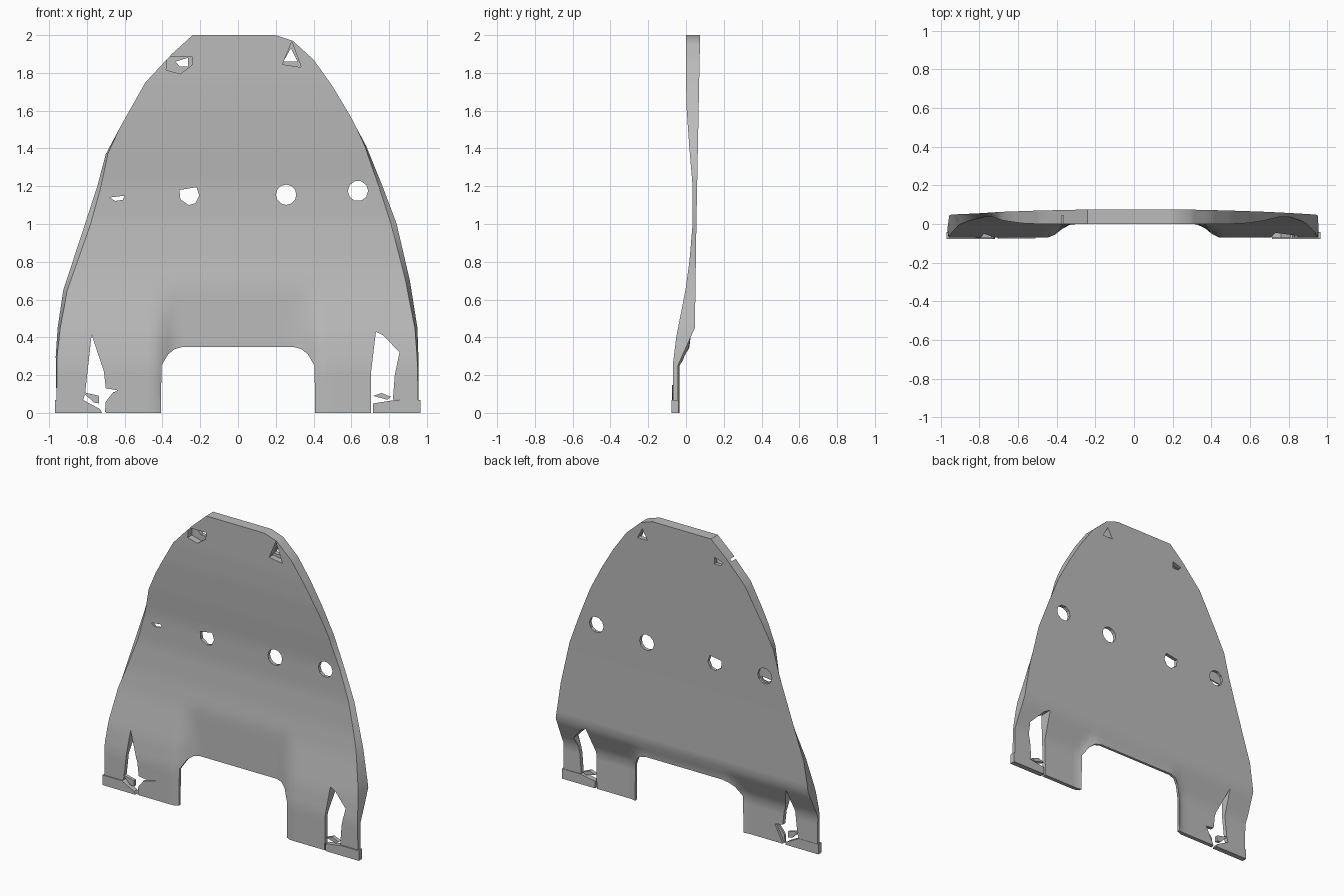
import bpy, bmesh

cube = bpy.data.objects.get("Cube")
if cube:
    bpy.data.objects.remove(cube, do_unlink=True)

grey = bpy.data.materials.new("plain grey")
grey.use_nodes = True
COLOUR = (0.5, 0.5, 0.5, 1)
grey.diffuse_color = COLOUR
grey.node_tree.nodes["Principled BSDF"].inputs["Base Color"].default_value = COLOUR


def interp(points, t):
    for (a, va), (b, vb) in zip(points, points[1:]):
        if t <= b:
            f = max(0, (t - a) / (b - a))
            return va + f * (vb - va)
    return points[-1][1]


# Height profiles: half widths, front depth, back depth, side bevel
LEFT = [(0, .955), (.3, .955), (.45, .95), (.7, .91), (1, .84), (1.2, .765), (1.41, .68),
        (1.58, .59), (1.73, .5), (1.87, .4), (1.97, .29), (2, .2)]
RIGHT = [(0, .96), (.3, .965), (.45, .955), (.65, .925), (1, .81), (1.2, .745), (1.37, .7),
         (1.52, .62), (1.75, .49), (1.9, .35), (2, .24)]
FRONT = [(0, -.07), (.25, -.07), (.4, -.052), (.65, -.003), (.8, .018), (1, .035),
         (1.2, .035), (1.4, .018), (1.6, .004), (1.75, 0), (2, 0)]
BACK = [(0, -.043), (.25, -.043), (.45, .047), (1, .055), (1.82, .071), (2, .075)]
BEVEL = [(0, 0), (.25, .005), (.6, .02), (1, .03), (1.35, .012), (1.5, 0)]


def front_y(x, z):
    y = interp(FRONT, z)
    t = min(1, max(0, (abs(x) - .31) / .14))
    t = t * t * (3 - 2 * t)
    return max(y, 0) * (1 - t) + y * t


def back_y(x, z):
    return max(interp(BACK, z), front_y(x, z) + .018)


def finish(obj, angle=.5):
    bpy.context.view_layer.objects.active = obj
    for o in bpy.context.selected_objects:
        o.select_set(False)
    obj.select_set(True)
    bpy.ops.object.shade_smooth_by_angle(angle=angle)


def new_object(name, bm):
    bmesh.ops.recalc_face_normals(bm, faces=bm.faces)
    mesh = bpy.data.meshes.new(name)
    bm.to_mesh(mesh)
    bm.free()
    mesh.materials.append(grey)
    obj = bpy.data.objects.new(name, mesh)
    bpy.context.collection.objects.link(obj)
    return obj


def prism(name, outline, y0, y1):
    """Extrude an x-z outline along y."""
    bm = bmesh.new()
    face = bm.faces.new([bm.verts.new((x, y0, z)) for x, z in outline])
    out = bmesh.ops.extrude_face_region(bm, geom=[face])["geom"]
    bmesh.ops.translate(bm, vec=(0, y1 - y0, 0),
                        verts=[v for v in out if isinstance(v, bmesh.types.BMVert)])
    return new_object(name, bm)


# Curved shell with a front skin, a back skin and a rim
COLS = 52
rows = sorted(set([i / 20 for i in range(41)] + [p[0] for p in LEFT + RIGHT]))
bm = bmesh.new()
skins = []
for side in (0, 1):
    grid = []
    for z in rows:
        inset = 0 if side else interp(BEVEL, z)
        xl, xr = inset - interp(RIGHT, z), interp(LEFT, z) - inset
        line = []
        for c in range(COLS + 1):
            x = xl + (xr - xl) * c / COLS
            y = back_y(x, z) if side else front_y(x, z)
            line.append(bm.verts.new((x, y, z)))
        grid.append(line)
    for lo, hi in zip(grid, grid[1:]):
        for c in range(COLS):
            bm.faces.new((lo[c], lo[c + 1], hi[c + 1], hi[c]))
    skins.append(grid)
rims = []
for g in skins:
    rims.append(g[0] + [r[-1] for r in g[1:-1]] + g[-1][::-1] + [r[0] for r in g[-2:0:-1]])
count = len(rims[0])
for i in range(count):
    j = (i + 1) % count
    bm.faces.new((rims[0][i], rims[0][j], rims[1][j], rims[1][i]))
shell = new_object("curved_back_plate", bm)


def cut(outline, y0=-.3, y1=.3):
    cutter = prism("cutter", outline, y0, y1)
    cutter.hide_render = True
    bpy.context.view_layer.objects.active = shell
    mod = shell.modifiers.new("cut", "BOOLEAN")
    mod.operation, mod.solver, mod.object = "DIFFERENCE", "EXACT", cutter
    bpy.ops.object.modifier_apply(modifier=mod.name)
    bpy.data.objects.remove(cutter, do_unlink=True)


def ring(x, z, r, sides=10):
    from math import cos, sin, tau
    return [(x + r * cos(tau * i / sides), z + r * sin(tau * i / sides)) for i in range(sides)]


# Notch between the legs
half = [(.41, -.1), (.405, .25), (.37, .31), (.335, .338), (.29, .35)]
cut(half + [(-x, z) for x, z in reversed(half)])

# Row of holes, the last one only a blind pocket with a sliver opening
cut(ring(.635, 1.175, .054))
cut(ring(.255, 1.155, .054, 12))
cut([(-.31, 1.18), (-.22, 1.195), (-.205, 1.15), (-.225, 1.11), (-.26, 1.1), (-.305, 1.13)])
cut(ring(-.635, 1.165, .054), y0=.043)
cut([(-.68, 1.14), (-.6, 1.15), (-.61, 1.128), (-.65, 1.122)])

# Upper slots: wide at the front, narrow at the back
cut([(-.375, 1.885), (-.24, 1.885), (-.245, 1.84), (-.305, 1.795), (-.38, 1.815)], y1=.045)
cut([(-.33, 1.86), (-.265, 1.88), (-.265, 1.835), (-.31, 1.835)])
cut([(.285, 1.965), (.235, 1.845), (.335, 1.83)], y1=.04)
cut([(.28, 1.93), (.24, 1.86), (.315, 1.86)])

# Leg slots
cut([(.702, -.1), (.705, .22), (.73, .43), (.77, .41), (.855, .32), (.83, .2), (.82, .07),
     (.98, .068), (.98, -.1)])
cut([(-.81, .1), (-.775, .415), (-.71, .22), (-.7, .13), (-.64, .12), (-.7, .0), (-.71, -.1),
     (-.99, -.1), (-.99, .068), (-.82, .068)])
finish(shell)

# Feet and loose shards at the bottom of the slots
PARTS = {
    "left_foot": ([(.715, 0), (.965, 0), (.965, .068), (.83, .068), (.715, .05)], -.077, -.041),
    "right_foot": ([(-.72, 0), (-.97, 0), (-.97, .068), (-.82, .068), (-.73, .02)], -.077, -.041),
    "left_shard": ([(.715, .09), (.76, .105), (.81, .085), (.79, .07)], -.072, -.045),
    "right_shard": ([(-.82, .11), (-.735, .09), (-.735, .05), (-.765, .055)], -.072, -.05),
    "right_spur": ([(-.705, 0), (-.51, .148), (-.66, .11), (-.7, .06)], -.074, -.06),
}
for name, (outline, y0, y1) in PARTS.items():
    finish(prism(name, outline, y0, y1))
